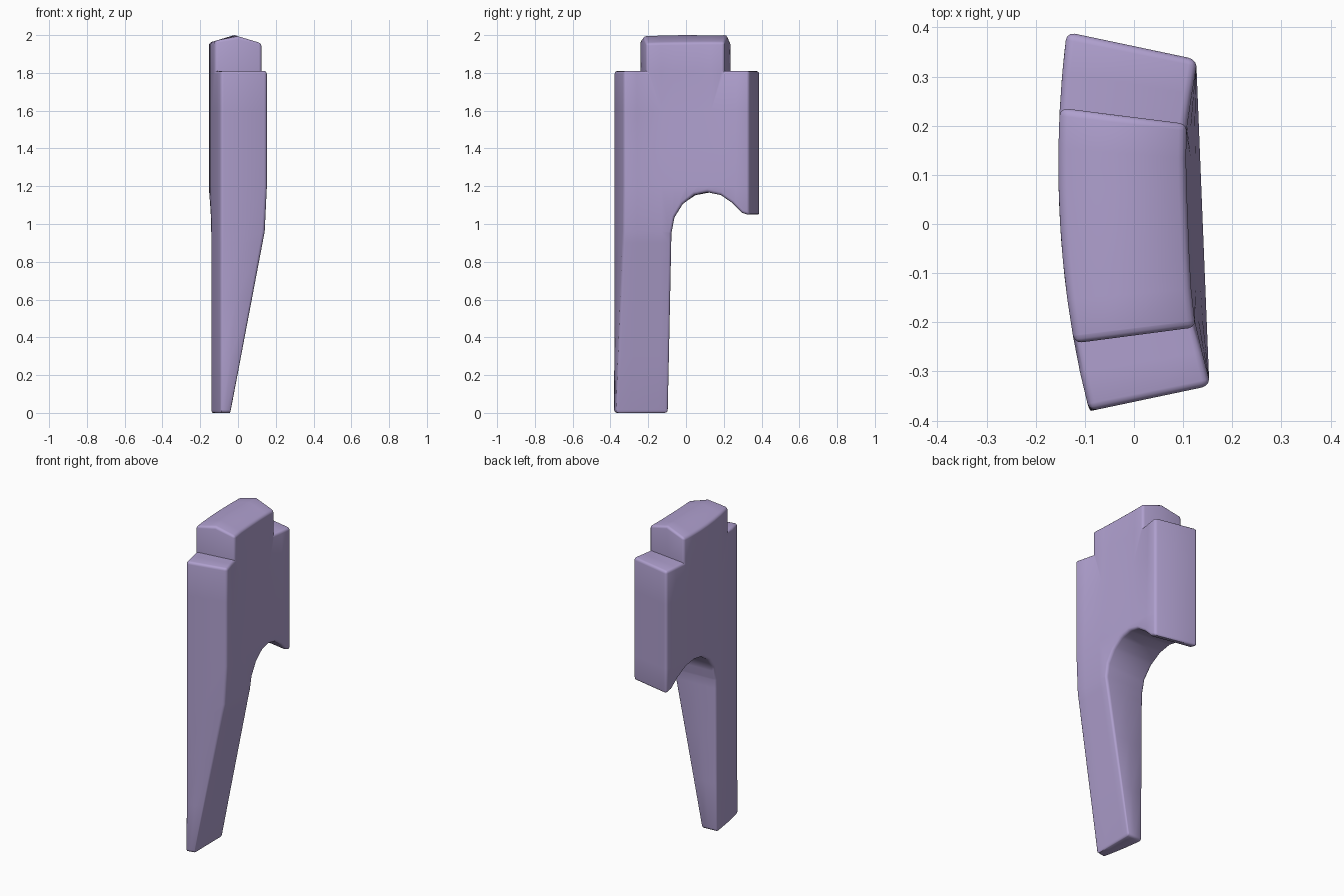
import bpy
import bmesh
import math

cube = bpy.data.objects.get("Cube")
if cube:
    bpy.data.objects.remove(cube, do_unlink=True)

THICK = 0.26

# Side outline (y, z): leg, shoulders, top tab, arched underside
outline = [
    (-0.383, 0), (-0.383, 1.81), (-0.24, 1.81), (-0.24, 2), (0.23, 2),
    (0.23, 1.81), (0.383, 1.81), (0.383, 1.045), (0.335, 1.06), (0.28, 1.11),
    (0.21, 1.153), (0.13, 1.168), (0.05, 1.153), (-0.02, 1.105),
    (-0.07, 1.035), (-0.088, 0.95), (-0.1, 0),
]


def clamp(v):
    return max(0.0, min(1.0, v))


def outer_x(y):
    """Bowed outer face."""
    return -0.154 + 0.25 * (y - 0.12) ** 2


def inner_x(y, z):
    """Inner face: hollowed near the top, tapering down the leg."""
    hollow = 0.03 * (1 - min(1, abs(y) / 0.34) ** 4) * clamp((z - 1.2) / 0.6)
    return min(0.14 - 0.035 * y - hollow, 0.13 + 0.19 * (z - 0.9))


bm = bmesh.new()
face = bm.faces.new([bm.verts.new((-THICK / 2, y, z)) for y, z in outline])
ext = bmesh.ops.extrude_face_region(bm, geom=[face], use_keep_orig=True)
for v in ext["geom"]:
    if isinstance(v, bmesh.types.BMVert):
        v.co.x += THICK
bmesh.ops.recalc_face_normals(bm, faces=bm.faces)

# Soften the outward corners
bm.normal_update()
corners = [e for e in bm.edges if e.is_convex and e.calc_face_angle(0) > 0.7]
bmesh.ops.bevel(bm, geom=corners, offset=0.016, segments=3, profile=0.5,
                affect='EDGES', clamp_overlap=True)


def slice_at(axis, value):
    point, normal = [0, 0, 0], [0, 0, 0]
    point[axis], normal[axis] = value, 1
    bmesh.ops.bisect_plane(bm, geom=bm.verts[:] + bm.edges[:] + bm.faces[:],
                           dist=0.0005, plane_co=point, plane_no=normal)


# Slices that let the slab bend
slice_at(0, 0)
for i in range(-4, 5):
    slice_at(1, i * 0.075)
for z in (0.3, 0.6, 0.9, 0.96, 1.2, 1.4, 1.6, 1.81):
    slice_at(2, z)

# Bend the slab, fan its ends and crown the tab
for v in bm.verts:
    _, y, z = v.co
    t = v.co.x / THICK + 0.5
    x = outer_x(y) * (1 - t) + inner_x(y, z) * t
    v.co.x = x
    v.co.y = y * (1 - 0.55 * (x + 0.1))
    v.co.z = z - 0.3 * abs(x + 0.02) * clamp((z - 1.81) / 0.19)

bmesh.ops.recalc_face_normals(bm, faces=bm.faces)
mesh = bpy.data.meshes.new("arched_bracket")
bm.to_mesh(mesh)
bm.free()
bracket = bpy.data.objects.new("arched_bracket", mesh)
bpy.context.collection.objects.link(bracket)

lilac = bpy.data.materials.new("lilac")
lilac.use_nodes = True
colour = (0.43, 0.35, 0.62, 1)
lilac.diffuse_color = colour
lilac.node_tree.nodes["Principled BSDF"].inputs["Base Color"].default_value = colour
mesh.materials.append(lilac)

bpy.ops.object.select_all(action='DESELECT')
bracket.select_set(True)
bpy.context.view_layer.objects.active = bracket
bpy.ops.object.shade_smooth_by_angle(angle=math.radians(40))
